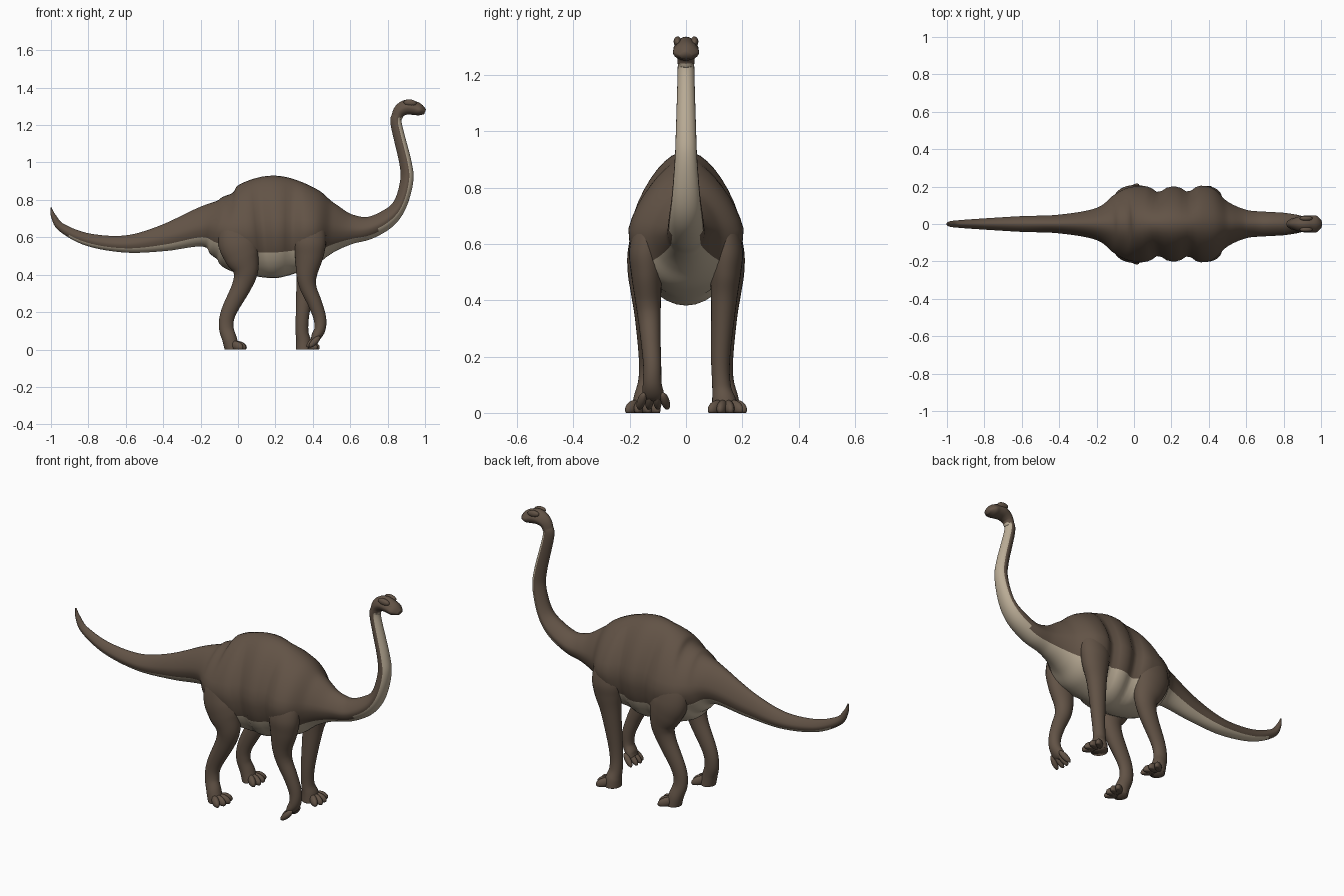
import bpy, bmesh, math
from mathutils import Vector, Matrix

cube = bpy.data.objects.get("Cube")
if cube:
    bpy.data.objects.remove(cube, do_unlink=True)


def material(name, rgb):
    mat = bpy.data.materials.new(name)
    mat.use_nodes = True
    mat.diffuse_color = (*rgb, 1)
    node = mat.node_tree.nodes["Principled BSDF"]
    node.inputs["Base Color"].default_value = (*rgb, 1)
    node.inputs["Roughness"].default_value = .8
    return mat


BROWN = material("hide brown", (.122, .086, .061))
CREAM = material("belly cream", (.5, .42, .31))


def spline(stations, steps=8):
    """Smooth curve through stations of any dimension."""
    last = len(stations) - 1
    result = []
    for i in range(last):
        quad = [stations[min(max(i + k, 0), last)] for k in (-1, 0, 1, 2)]
        for s in range(steps):
            t = s / steps
            result.append([(2 * b + (c - a) * t
                            + (2 * a - 5 * b + 4 * c - d) * t ** 2
                            + (3 * b - a - 3 * c + d) * t ** 3) / 2
                           for a, b, c, d in zip(*quad)])
    result.append(list(stations[last]))
    return result


def finish(bm, name, mats):
    for vert in bm.verts:
        vert.co.z = max(vert.co.z, 0)
    bmesh.ops.recalc_face_normals(bm, faces=bm.faces)
    for face in bm.faces:
        face.smooth = True
    mesh = bpy.data.meshes.new(name)
    bm.to_mesh(mesh)
    bm.free()
    for mat in mats:
        mesh.materials.append(mat)
    obj = bpy.data.objects.new(name, mesh)
    bpy.context.collection.objects.link(obj)


def loft(name, path, sides=24, mats=(BROWN,), is_light=None, peak=0):
    """Skin ellipses along a path; each point is x, y, z, in-plane radius, side radius.
    Peak narrows the upper half towards a ridge."""
    bm = bmesh.new()
    rings = []
    angles = [math.tau * k / sides for k in range(sides)]
    for i, (x, y, z, deep, wide) in enumerate(path):
        before, after = path[max(i - 1, 0)], path[min(i + 1, len(path) - 1)]
        tangent = Vector((after[0] - before[0], 0, after[2] - before[2])).normalized()
        normal = Vector((-tangent.z, 0, tangent.x))
        ring = []
        for angle in angles:
            rise = math.sin(angle)
            across = wide * math.cos(angle) * (1 - peak * max(rise, 0))
            ring.append(bm.verts.new(Vector((x, y + across, z)) + normal * deep * rise))
        rings.append(ring)
    for low, high in zip(rings, rings[1:]):
        for k, angle in enumerate(angles):
            n = (k + 1) % sides
            face = bm.faces.new((low[k], low[n], high[n], high[k]))
            if is_light:
                rise = math.sin(angle + math.pi / sides)
                face.material_index = int(is_light(rise, face.calc_center_median()))
    bm.faces.new(rings[0])
    bm.faces.new(rings[-1])
    finish(bm, name, mats)


def ellipsoid(name, centre, radii, pitch=0, yaw=0):
    bm = bmesh.new()
    bmesh.ops.create_uvsphere(bm, u_segments=16, v_segments=10, radius=1)
    turn = Matrix.Rotation(yaw, 4, "Z") @ Matrix.Rotation(pitch, 4, "Y")
    bm.transform(Matrix.Translation(centre) @ turn @ Matrix.Diagonal((*radii, 1)))
    finish(bm, name, (BROWN,))


# Spine from tail tip to snout: x, z, in-plane radius, side radius
tail = [
    (-1, .76, .003, .004), (-.985, .71, .014, .014), (-.94, .65, .023, .02),
    (-.8, .587, .034, .03), (-.6, .564, .046, .042), (-.4, .595, .07, .05),
    (-.2, .652, .105, .086),
]
trunk = [
    (-.1, .65, .165, .16), (0, .64, .233, .2), (.2, .656, .274, .2),
    (.4, .652, .213, .2), (.5, .648, .14, .12),
]
neck = [
    (.6, .643, .083, .076), (.7, .65, .06, .066), (.8, .7, .05, .06),
    (.866, .775, .037, .05), (.902, .9, .035, .04), (.895, 1, .033, .036),
    (.847, 1.2, .03, .03), (.852, 1.25, .03, .03), (.87, 1.28, .036, .036),
]
head = [
    (.905, 1.296, .04, .044), (.945, 1.29, .037, .045), (.975, 1.28, .03, .045),
    (1, 1.27, .014, .022),
]


def underside(rise, centre):
    """Pale strip: wider up the neck, narrower on the breast."""
    limit = -.4 if centre.x > .75 else -.7 if centre.x > .44 else -.5
    return rise < limit and centre.z < 1.24 and centre.x > -.9


body_path = spline([(x, 0, z, deep, wide)
                    for x, z, deep, wide in tail + trunk + neck + head])
# Hollows in the flank behind the shoulder and in front of the hip
for point in body_path:
    for hollow in (.13, .29):
        point[4] *= 1 - .16 * math.exp(-((point[0] - hollow) / .035) ** 2)
loft("body_neck_and_tail", body_path, 36, (BROWN, CREAM), underside, .27)

# Legs: x, distance from centre, z, in-plane radius, side radius
hind = [
    (.01, .09, .76, .04, .03), (0, .12, .68, .09, .06), (0, .14, .58, .106, .066),
    (.02, .147, .5, .094, .06), (.04, .145, .42, .068, .05),
    (.02, .14, .34, .052, .042), (-.05, .136, .2, .041, .032),
    (-.063, .138, .12, .039, .031), (-.045, .148, .055, .039, .038),
    (-.03, .15, 0, .04, .042),
]
upper_arm = [
    (.395, .09, .74, .04, .03), (.39, .12, .67, .074, .058),
    (.385, .14, .58, .086, .062), (.38, .14, .5, .076, .056),
    (.367, .135, .4, .055, .046),
]
standing = upper_arm + [
    (.346, .123, .2, .037, .034), (.342, .126, .1, .034, .033),
    (.35, .136, .045, .04, .043), (.352, .138, 0, .043, .048),
]
lifted = upper_arm + [
    (.376, .13, .33, .044, .04), (.41, .125, .25, .038, .035),
    (.437, .12, .17, .034, .032), (.438, .12, .11, .03, .033),
    (.417, .117, .07, .026, .038), (.4, .116, .05, .014, .032),
]


def leg(name, stations, side):
    loft(name, spline([(x, y * side, z, deep, wide) for x, y, z, deep, wide in stations]))


def toes(name, x, y, side):
    """Fan of flat-soled toes spreading forward and outward."""
    for i in range(4):
        yaw = -.7 + .45 * i
        reach = .046 - .004 * i
        centre = (x + reach * math.cos(yaw), side * (y + .055 * math.sin(yaw)), .018)
        ellipsoid(f"{name}_{i + 1}", centre, (.042, .018, .026), .3, yaw * side)


for side, label in ((1, "left"), (-1, "right")):
    leg(f"{label}_hind_leg", hind, side)
    toes(f"{label}_hind_toe", -.033, .155, side)
    # Brow ridge running forward to the nose
    ellipsoid(f"{label}_brow", (.92, .03 * side, 1.319), (.035, .014, .018), .12)
    ellipsoid(f"{label}_nose_ridge", (.962, .022 * side, 1.3),
              (.03, .012, .011), .4, -.15 * side)

leg("left_front_leg", standing, 1)
toes("left_front_toe", .357, .142, 1)
leg("right_front_leg", lifted, -1)

# Hanging toes of the raised front foot
for i in range(4):
    spread = -.042 + .028 * i
    ellipsoid(f"raised_toe_{i + 1}", (.393 + abs(spread) * .4, spread - .116, .042),
              (.042, .015, .017), -.75, -spread * 8)
